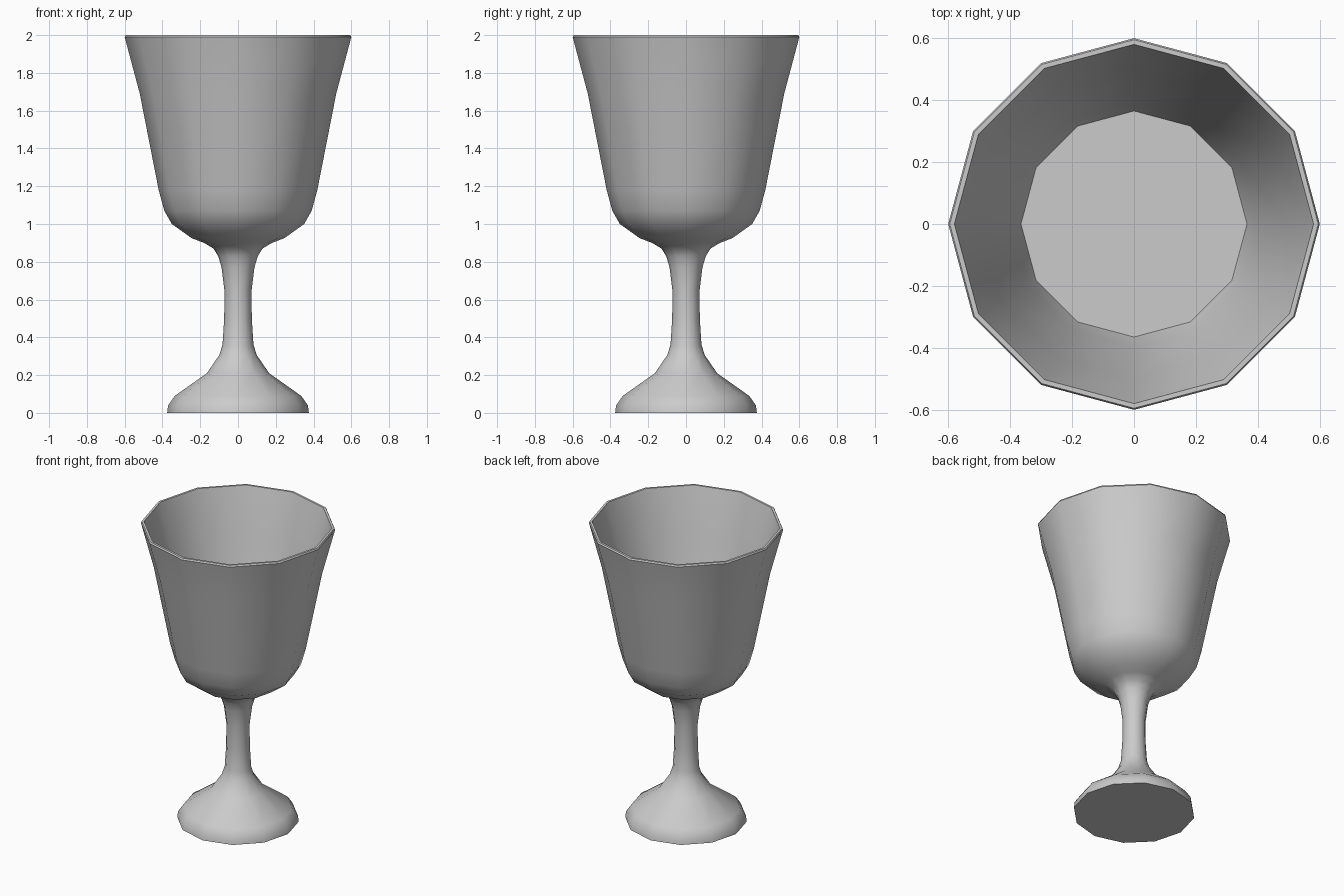
import bpy, bmesh
from math import cos, sin, pi, radians

if "Cube" in bpy.data.objects:
    bpy.data.objects.remove(bpy.data.objects["Cube"])

SIDES = 12


def lathe(name, profile):
    """Revolve (radius, z) points around z, capping both ends."""
    bm = bmesh.new()
    rings = [[bm.verts.new((r * cos(2 * pi * i / SIDES), r * sin(2 * pi * i / SIDES), z))
              for i in range(SIDES)] for r, z in profile]
    for a, b in zip(rings, rings[1:]):
        for i in range(SIDES):
            j = (i + 1) % SIDES
            bm.faces.new((a[i], a[j], b[j], b[i]))
    bm.faces.new(rings[0][::-1])
    bm.faces.new(rings[-1])
    bmesh.ops.recalc_face_normals(bm, faces=bm.faces)
    mesh = bpy.data.meshes.new(name)
    bm.to_mesh(mesh)
    bm.free()
    obj = bpy.data.objects.new(name, mesh)
    bpy.context.collection.objects.link(obj)
    bpy.context.view_layer.objects.active = obj
    obj.select_set(True)
    bpy.ops.object.shade_smooth_by_angle(angle=radians(40))
    return obj


# Foot and stem
foot_and_stem = [(0.375, 0), (0.37, 0.04), (0.335, 0.09), (0.165, 0.21), (0.10, 0.305),
                 (0.082, 0.36), (0.073, 0.50), (0.072, 0.65), (0.087, 0.77), (0.105, 0.83)]
# Outside of the bowl up to the rim
bowl_outside = [(0.13, 0.87), (0.18, 0.90), (0.245, 0.925), (0.35, 1.0), (0.39, 1.07),
                (0.42, 1.18), (0.52, 1.69), (0.60, 1.99)]
# Inside of the bowl down to the flat floor
bowl_inside = [(0.595, 2.0), (0.58, 2.0), (0.50, 1.69), (0.398, 1.18), (0.365, 1.08)]

lathe("goblet", foot_and_stem + bowl_outside + bowl_inside)
